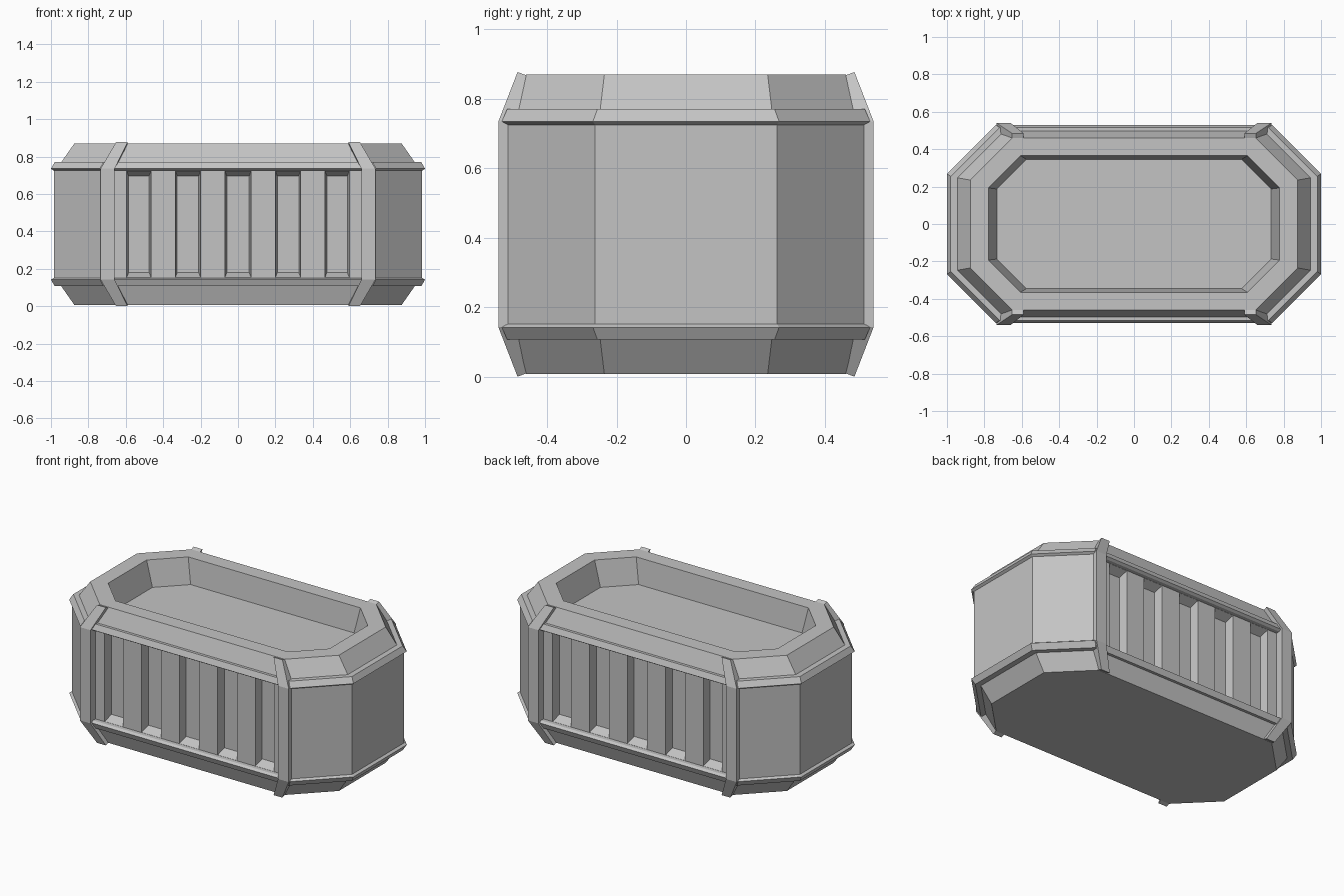
import bpy, bmesh

cube = bpy.data.objects.get("Cube")
if cube:
    bpy.data.objects.remove(cube, do_unlink=True)

grey = bpy.data.materials.new("light_grey")
grey.use_nodes = True
COLOUR = (0.55, 0.55, 0.55, 1)
grey.diffuse_color = COLOUR
grey.node_tree.nodes["Principled BSDF"].inputs["Base Color"].default_value = COLOUR

HEIGHT = 0.877          # the casing is the same upside down, apart from the basin


def loft(name, rings, cap_start=True, cap_end=True):
    """Join matching closed rings of points with quads."""
    bm = bmesh.new()
    rows = [[bm.verts.new(p) for p in ring] for ring in rings]
    for a, b in zip(rows, rows[1:]):
        n = len(a)
        for i in range(n):
            j = (i + 1) % n
            bm.faces.new((a[i], a[j], b[j], b[i]))
    if cap_start:
        bm.faces.new(rows[0])
    if cap_end:
        bm.faces.new(rows[-1])
    bmesh.ops.recalc_face_normals(bm, faces=bm.faces)
    mesh = bpy.data.meshes.new(name)
    bm.to_mesh(mesh)
    bm.free()
    mesh.materials.append(grey)
    obj = bpy.data.objects.new(name, mesh)
    bpy.context.collection.objects.link(obj)
    return obj


def four_way(quarter, z):
    """Mirror a quarter outline, listed from the y axis to the x axis, into a closed ring."""
    back = quarter[::-1]
    pts = list(quarter) + [(x, -y) for x, y in back]
    pts += [(-x, -y) for x, y in quarter] + [(-x, y) for x, y in back]
    return [(x, y, z) for x, y in pts]


def octagon(hx, hy, cut, z):
    return four_way([(hx - cut, hy), (hx, hy - cut)], z)


# Flange and sloped collar, from the wall outwards and up to the rim
collar = [(0.90, 0.42, 0.23, 0.725), (0.985, 0.515, 0.253, 0.725),
          (1.0, 0.53, 0.262, 0.735), (0.98, 0.515, 0.26, 0.77),
          (0.945, 0.497, 0.25, 0.77), (0.875, 0.46, 0.225, 0.87)]

# Top collar with the sunken basin
basin = [(0.778, 0.365, 0.172, 0.87), (0.733, 0.345, 0.158, 0.71)]
loft("top_rim_and_basin", [octagon(*r) for r in collar + basin], cap_start=False)

# Bottom collar with a flat underside
loft("bottom_base", [octagon(a, b, c, HEIGHT - z) for a, b, c, z in collar],
     cap_start=False)

# Wall with slatted long sides and plain faceted ends
SLAT, GROOVE, WALL = 0.49, 0.435, 0.515
quarter = []
for start, end in ((0.06, 0.21), (0.325, 0.475)):
    quarter += [(start, GROOVE), (start + 0.01, SLAT), (end - 0.01, SLAT), (end, GROOVE)]
quarter += [(0.585, GROOVE), (0.595, SLAT), (0.66, SLAT),
            (0.66, WALL), (0.732, WALL), (0.985, 0.262)]
loft("slatted_wall", [four_way(quarter, 0.15), four_way(quarter, HEIGHT - 0.15)],
     cap_start=False, cap_end=False)

# Sloped sills closing the ends of the grooves
sill = [(0.425, 0.145), (SLAT, 0.145), (SLAT, 0.153), (0.425, 0.185)]
# Corner straps: outer y, inner y, near x, far x, outer z, inner z
strap = [(0.485, 0.45, 0.59, 0.652, HEIGHT, 0.864),
         (0.54, 0.49, 0.66, 0.735, 0.735, 0.73)]
strap += [(yo, yi, xn, xf, HEIGHT - zo, HEIGHT - zi)
          for yo, yi, xn, xf, zo, zi in reversed(strap)]

for sy, side in ((-1, "front"), (1, "back")):
    for top, level in ((False, "bottom"), (True, "top")):
        loft(f"{side}_{level}_sill",
             [[(x, sy * y, HEIGHT - z if top else z) for y, z in sill]
              for x in (-0.6, 0.6)])
    for sx, hand in ((-1, "right"), (1, "left")):
        loft(f"{side}_{hand}_strap",
             [[(sx * xn, sy * yo, zo), (sx * xf, sy * yo, zo),
               (sx * xf, sy * yi, zi), (sx * xn, sy * yi, zi)]
              for yo, yi, xn, xf, zo, zi in strap])
